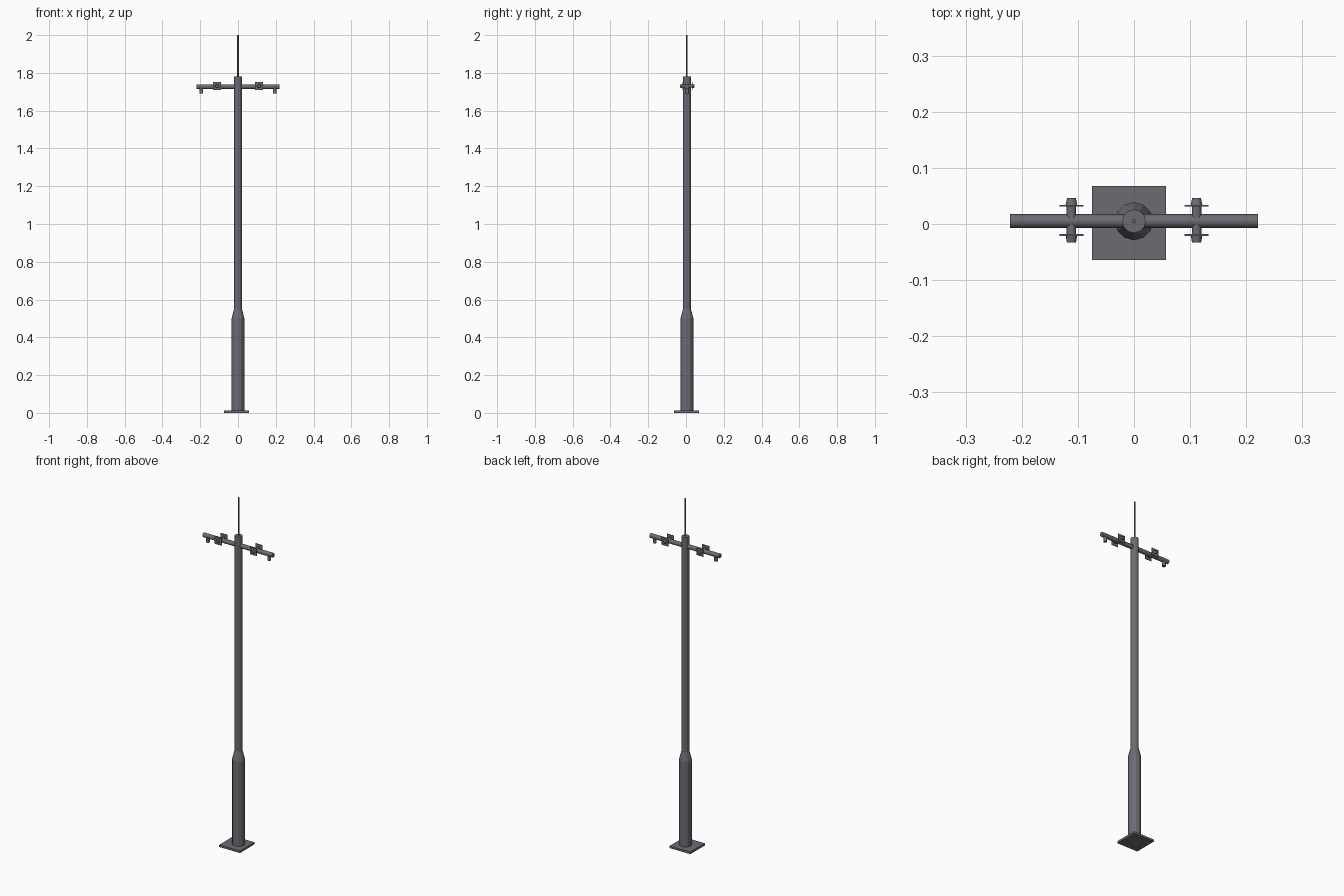
import bpy, math
from mathutils import Vector

if "Cube" in bpy.data.objects:
    bpy.data.objects.remove(bpy.data.objects["Cube"])

metal = bpy.data.materials.new("dark grey metal")
metal.diffuse_color = (0.148, 0.148, 0.172, 1)
metal.use_nodes = True
metal.node_tree.nodes["Principled BSDF"].inputs["Base Color"].default_value = metal.diffuse_color

CY = 0.005      # pole axis sits slightly behind the origin
ARM_Z = 1.727


def finish(name, smooth=False):
    ob = bpy.context.object
    ob.name = name
    ob.data.materials.append(metal)
    if smooth:
        bpy.ops.object.shade_smooth_by_angle(angle=math.radians(35))
    return ob


def tube(name, a, b, r1, r2=None, sides=12, smooth=True):
    """Round bar from a to b, optionally tapered."""
    a, b = Vector(a), Vector(b)
    d = b - a
    bpy.ops.mesh.primitive_cone_add(
        vertices=sides, radius1=r1, radius2=r1 if r2 is None else r2,
        depth=d.length, location=(a + b) / 2,
        rotation=d.to_track_quat('Z', 'Y').to_euler())
    return finish(name, smooth)


def box(name, centre, size):
    bpy.ops.mesh.primitive_cube_add(size=1, location=centre)
    bpy.context.object.scale = size
    bpy.ops.object.transform_apply(location=False, rotation=False)
    return finish(name)


# Ground plate
box("base_plate", (-0.009, 0.002, 0.006), (0.132, 0.132, 0.012))

# Pole: one lathed profile, wide sleeve below and slim mast above
profile = [(0.034, 0.01), (0.034, 0.5), (0.021, 0.55), (0.021, 1.782)]
N = 12
verts = [(r * math.cos(2 * math.pi * i / N), r * math.sin(2 * math.pi * i / N) + CY, z)
         for r, z in profile for i in range(N)]
faces = [(k * N + i, k * N + (i + 1) % N, (k + 1) * N + (i + 1) % N, (k + 1) * N + i)
         for k in range(len(profile) - 1) for i in range(N)]
faces += [tuple(reversed(range(N))), tuple(range(3 * N, 4 * N))]
mesh = bpy.data.meshes.new("pole")
mesh.from_pydata(verts, [], faces)
mesh.materials.append(metal)
bpy.context.collection.objects.link(bpy.data.objects.new("pole", mesh))

# Thin rod on top
tube("top_rod", (0, CY, 1.77), (0, CY, 2.0), 0.004, sides=8)

# Crossarm
tube("crossarm", (-0.221, CY, ARM_Z), (0.221, CY, ARM_Z), 0.0125)

for side, label in ((-1, "left"), (1, "right")):
    # Short peg hanging near each arm end
    x = side * 0.195
    tube(label + "_peg", (x, CY, 1.692), (x, CY, ARM_Z), 0.010)
    # Cross pin with a square plate and tapered cap front and back
    x = side * 0.1115
    tube(label + "_pin", (x, -0.02, ARM_Z + .003), (x, 0.033, ARM_Z + .003), 0.0085)
    for d, end in ((-1, "front"), (1, "back")):
        y = 0.0065 + d * 0.026
        box(f"{label}_{end}_plate", (x, y, ARM_Z + .003), (0.043, 0.003, 0.042))
        tube(f"{label}_{end}_cap", (x, y, ARM_Z + .003), (x, y + d * 0.0135, ARM_Z + .003),
             0.0105, 0.008)
